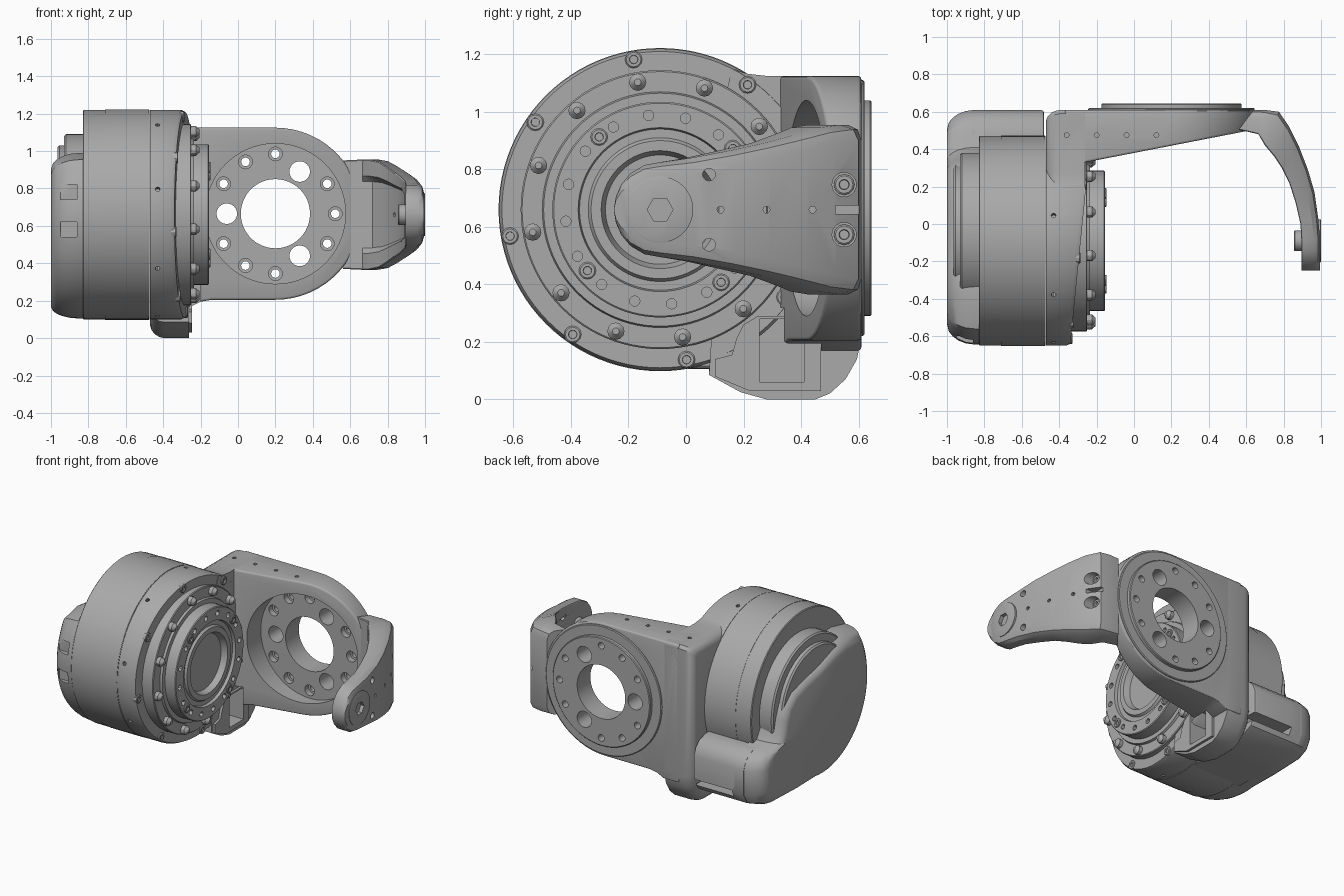
import bpy, bmesh
from math import sin, cos, pi, radians

if "Cube" in bpy.data.objects:
    bpy.data.objects.remove(bpy.data.objects["Cube"])

grey = bpy.data.materials.new("machined_grey")
grey.use_nodes = True
grey.diffuse_color = (0.4, 0.4, 0.4, 1)
grey.node_tree.nodes["Principled BSDF"].inputs["Base Color"].default_value = (0.4, 0.4, 0.4, 1)

HUB = (-0.09, 0.66)      # drum axis in y, z
FLANGE = (0.2, 0.665)    # flange axis in x, z
parts = []


def place(axis, t, u, v):
    return {"x": (t, u, v), "y": (u, t, v), "z": (u, v, t)}[axis]


def circle(c, r, n):
    return [(c[0] + r * cos(2 * pi * i / n), c[1] + r * sin(2 * pi * i / n)) for i in range(n)]


def polar(c, r, deg):
    return c[0] + r * cos(radians(deg)), c[1] + r * sin(radians(deg))


def lathe(axis, c, profile, n=64):
    return [[place(axis, t, u, v) for u, v in circle(c, r, n)] for t, r in profile]


def prism(axis, pts, a, b):
    return [[place(axis, t, u, v) for u, v in pts] for t in (a, b)]


def box(axis, u0, u1, v0, v1, a, b):
    return prism(axis, [(u0, v0), (u1, v0), (u1, v1), (u0, v1)], a, b)


def domed(pts, c, steps):
    """Outline along x, scaled about c at each step to round its rim."""
    return [[(x, c[0] + (y - c[0]) * s, c[1] + (z - c[1]) * s) for y, z in pts] for x, s in steps]


def solid(name, *lofts):
    """Closed skin through each list of rings, all in one object."""
    bm = bmesh.new()
    for rings in lofts:
        vs = [[bm.verts.new(p) for p in ring] for ring in rings]
        n = len(vs[0])
        for a, b in zip(vs, vs[1:]):
            for i in range(n):
                bm.faces.new((a[i], a[(i + 1) % n], b[(i + 1) % n], b[i]))
        bm.faces.new(vs[0][::-1])
        bm.faces.new(vs[-1])
    bmesh.ops.recalc_face_normals(bm, faces=bm.faces)
    me = bpy.data.meshes.new(name)
    bm.to_mesh(me)
    bm.free()
    me.materials.append(grey)
    ob = bpy.data.objects.new(name, me)
    bpy.context.collection.objects.link(ob)
    parts.append(ob)
    return ob


def bake(ob):
    bpy.context.view_layer.update()
    dg = bpy.context.evaluated_depsgraph_get()
    me = bpy.data.meshes.new_from_object(ob.evaluated_get(dg))
    ob.modifiers.clear()
    ob.data = me


def cut(targets, *lofts):
    cutter = solid("cutter", *lofts)
    cutter.hide_render = True
    parts.remove(cutter)
    for ob in targets:
        m = ob.modifiers.new("cut", "BOOLEAN")
        m.operation, m.solver, m.object = "DIFFERENCE", "EXACT", cutter
        bake(ob)
    bpy.data.objects.remove(cutter)


# Motor drum with a fine sleeve, and the stepped rear stage
solid("motor_drum", lathe("x", HUB, [(-0.83, 0.555), (-0.825, 0.56), (-0.472, 0.56)], 96))
solid("drum_sleeve", lathe("x", HUB, [(-0.71, 0.562), (-0.475, 0.562)], 96))
solid("rear_stage", lathe("x", (-0.05, 0.66), [(-0.965, 0.36), (-0.955, 0.37), (-0.93, 0.37),
                                              (-0.93, 0.42), (-0.92, 0.43), (-0.8, 0.43)]))


# Housing ring whose front face leans towards the bracket
def lean(y):
    return min(-0.34 + (y + 0.64) * 0.1, -0.26)


housing = solid("housing_ring", lathe("x", HUB, [(-0.47, 0.56), (-0.36, 0.56), (-0.34, 0.55)], 96))
for v in housing.data.vertices:
    if v.co.x > -0.4:
        v.co.x += lean(v.co.y) + 0.34
radial = []
for k in range(1, 6):
    a = radians(31 + 45 * k)
    ends = [(r * cos(a), r * sin(a)) for r in (0.52, 0.6)]
    radial.append([[(-0.43 + p, HUB[0] + y - q * sin(a), HUB[1] + z + q * cos(a))
                    for p, q in circle((0, 0), 0.013, 8)] for y, z in ends])
cut([housing], *radial)

# Output stage with concentric steps
output = solid("output_stage", lathe("x", HUB, [
    (-0.42, 0.485), (-0.255, 0.485), (-0.25, 0.48), (-0.25, 0.41), (-0.235, 0.405), (-0.235, 0.375),
    (-0.16, 0.375), (-0.155, 0.37), (-0.155, 0.285), (-0.175, 0.28), (-0.175, 0.25), (-0.16, 0.24),
    (-0.16, 0.205), (-0.2, 0.19)], 96))
cut([output], *[lathe("x", polar(HUB, 0.33, 7 + 22.5 * k), [(-0.18, 0.018), (-0.1, 0.018)], 12)
                for k in range(16)])


# Screws: domed heads, socket screws on the housing and on the output face
def socket_screw(c, x, r):
    return lathe("x", c, [(x - 0.04, r), (x, r), (x + 0.004, r * 0.85), (x + 0.004, r * 0.5),
                          (x - 0.01, r * 0.45)], 12)


solid("rim_bolts", *[lathe("x", polar(HUB, 0.45, 10 + 30 * k),
                           [(-0.27, 0.03), (-0.225, 0.03), (-0.205, 0.012)], 12) for k in range(12)])
ring = [polar(HUB, 0.53, 10 + 45 * k) for k in range(1, 8)]
solid("housing_screws", *[socket_screw(c, lean(c[0]) + 0.004, 0.03) for c in ring])
solid("output_screws", *[socket_screw(polar(HUB, 0.33, 40 + 90 * k), -0.15, 0.03) for k in range(4)])

# Bracket leg joining the housing to the back plate, rounded towards the drum
leg = solid("bracket_leg", domed([
    (0.1, 0.9), (0.16, 1.15), (0.21, 1.133), (0.28, 1.125), (0.59, 1.125), (0.61, 1.105), (0.61, 0.22),
    (0.595, 0.14), (0.555, 0.07), (0.5, 0.02), (0.45, 0.0), (0.28, 0.0), (0.19, 0.025), (0.08, 0.085),
    (0.1, 0.4)], (0.1, 0.6), [(-0.47, 0.89), (-0.462, 0.93), (-0.445, 0.965), (-0.42, 0.99), (-0.395, 1),
                              (-0.262, 1)]))

# Connector shroud at the foot of the leg
shroud = solid("connector_shroud", prism("x", [
    (0.1, 0.08), (0.1, 0.14), (0.16, 0.155), (0.175, 0.21), (0.2, 0.26), (0.25, 0.29), (0.47, 0.29),
    (0.47, 0.03), (0.22, 0.03)], -0.33, -0.245))

# Back plate with a round end and a sloping inner face
outline = [(-0.37, 1.125)] + [polar(FLANGE, 0.46, 90 - 6 * i) for i in range(31)] + [
    (-0.14, 0.205), (-0.2, 0.195), (-0.25, 0.17), (-0.37, 0.17)]
plate = solid("back_plate", prism("y", outline, 0.3, 0.61))
for v in plate.data.vertices:
    if v.co.y < 0.4:
        v.co.y = 0.38 + 0.194 * v.co.x
edge_round = plate.modifiers.new("bevel", "BEVEL")
edge_round.width, edge_round.segments, edge_round.angle_limit = 0.012, 3, radians(60)
bake(plate)
cut([plate], box("x", 0.1, 0.47, 0.0, 0.32, -0.4, -0.2))
cut([leg, shroud], box("x", 0.255, 0.41, 0.06, 0.28, -0.4, -0.2))
rim = solid("flange_rim", lathe("y", FLANGE, [(0.58, 0.445), (0.615, 0.445), (0.62, 0.44)], 72))
flange = solid("flange_disc", lathe("y", FLANGE, [(0.6, 0.375), (0.64, 0.375), (0.645, 0.37)], 72))

# Flange spotface, bore and bolt circle
cut([plate], lathe("y", FLANGE, [(0.1, 0.375), (0.5, 0.375)], 72))
holes = [lathe("y", FLANGE, [(0.4, 0.185), (0.8, 0.185)], 48)]
for k in range(12):
    if k % 4 == 2:
        holes.append(lathe("y", polar(FLANGE, 0.26, 60 + 30 * (k - 2)), [(0.4, 0.055), (0.8, 0.055)], 24))
    else:
        holes.append(lathe("y", polar(FLANGE, 0.32, 30 * k), [(0.4, 0.037), (0.54, 0.037), (0.541, 0.023),
                                                              (0.8, 0.023)], 16))
cut([plate, rim, flange], *holes)
cut([plate, leg], *[lathe("z", (-0.36 + 0.16 * k, 0.475), [(1.09, 0.013), (1.2, 0.013)], 10) for k in range(4)])

# Rear cover with a wavy top edge, a domed rim and a cable tab
tab_edge = [(0.22, 0.106), (0.49, 0.115), (0.57, 0.15), (0.61, 0.22), (0.61, 0.39), (0.59, 0.44), (0.55, 0.48),
            (0.48, 0.5)]
edge = [polar(HUB, 0.555, 148 + 5 * i) for i in range(27)] + tab_edge + [
    (0.41, 0.52), (0.375, 0.58), (0.355, 0.67), (0.32, 0.76), (0.24, 0.83), (0.1, 0.87), (-0.08, 0.91),
    (-0.25, 0.97), (-0.4, 0.99)]
cover = solid("rear_cover", domed(edge, (0, 0.47), [
    (-1.0, 0.83), (-0.99, 0.89), (-0.97, 0.93), (-0.94, 0.965), (-0.9, 0.99), (-0.85, 1), (-0.8, 1)]))
cut([cover], *[box("x", -0.7, -0.6, z, z + 0.08, -0.95, -0.86) for z in (0.54, 0.74)])
tab = solid("cable_tab", domed([(0.0, 0.106)] + tab_edge + [(0.3, 0.5), (0.0, 0.4)], (0.3, 0.3), [
    (-0.87, 1), (-0.5, 1), (-0.485, 0.985), (-0.48, 0.95)]))
cut([tab], box("x", 0.52, 0.7, 0.18, 0.23, -0.78, -0.4))

# Curved arm: outer point, inner point and half height along its length
stations = [(0.64, 0.61, 0.56, 0.505, 0.29), (0.70, 0.61, 0.665, 0.48, 0.295), (0.775, 0.6, 0.70, 0.42, 0.295),
            (0.83, 0.52, 0.75, 0.36, 0.285), (0.88, 0.42, 0.79, 0.30, 0.26), (0.93, 0.29, 0.83, 0.22, 0.23),
            (0.965, 0.17, 0.865, 0.11, 0.205), (0.985, 0.03, 0.89, 0.0, 0.18), (0.995, -0.09, 0.895, -0.09, 0.165)]
for a in (20, 40, 58, 74, 86):
    y = HUB[0] - 0.16 * sin(radians(a))
    stations.append((0.995, y, 0.895, y, 0.165 * cos(radians(a))))


def arm_section(i, xo, yo, xi, yi, h):
    """Rounded outer edges and a shallow channel along the inside."""
    c = min(0.055, h * 0.3)
    groove = 0.25 if 2 <= i <= 6 else 0.0
    half = [(0, h - c), (0.1, h - 0.3 * c), (0.35, h), (0.97, h), (1, h - 0.1 * c), (1, h - 0.3 * h),
            (1 - groove, h - 0.4 * h)]
    loop = half + [(t, -z) for t, z in reversed(half)]
    return [(xo + (xi - xo) * t, yo + (yi - yo) * t, 0.66 + z) for t, z in loop]


arm = solid("curved_arm", [arm_section(i, *s) for i, s in enumerate(stations)])
arm_holes = [lathe("x", (0.08, 0.66 + s * 0.122), [(0.8, 0.022), (1.1, 0.022)], 16) for s in (-1, 1)]
arm_holes += [lathe("x", (0.12 + 0.16 * k, 0.66), [(0.8, 0.012), (1.1, 0.012)], 10) for k in range(3)]
arm_holes += [lathe("x", (0.55, 0.66 + s * 0.087), [(0.75, 0.042), (1.1, 0.042)], 20) for s in (-1, 1)]
arm_holes.append(box("x", 0.52, 0.7, 0.645, 0.675, 0.76, 1.1))
cut([arm], *arm_holes)
solid("arm_screws", *[socket_screw((0.55, 0.66 + s * 0.087), 0.77, 0.036) for s in (-1, 1)])

# Pivot cap with a hex socket, and the inner boss
cap = solid("pivot_cap", lathe("x", HUB, [(0.96, 0.115), (0.998, 0.115), (1.0, 0.11)], 48))
cut([cap, arm], prism("x", circle(HUB, 0.045, 6), 0.975, 1.1))
solid("pivot_boss", lathe("x", HUB, [(0.855, 0.05), (0.86, 0.055), (0.91, 0.055)], 32))

# Smooth shading with sharp edges kept
for ob in parts:
    ob.data.polygons.foreach_set("use_smooth", [True] * len(ob.data.polygons))
    ob.data.set_sharp_from_angle(angle=radians(30))
